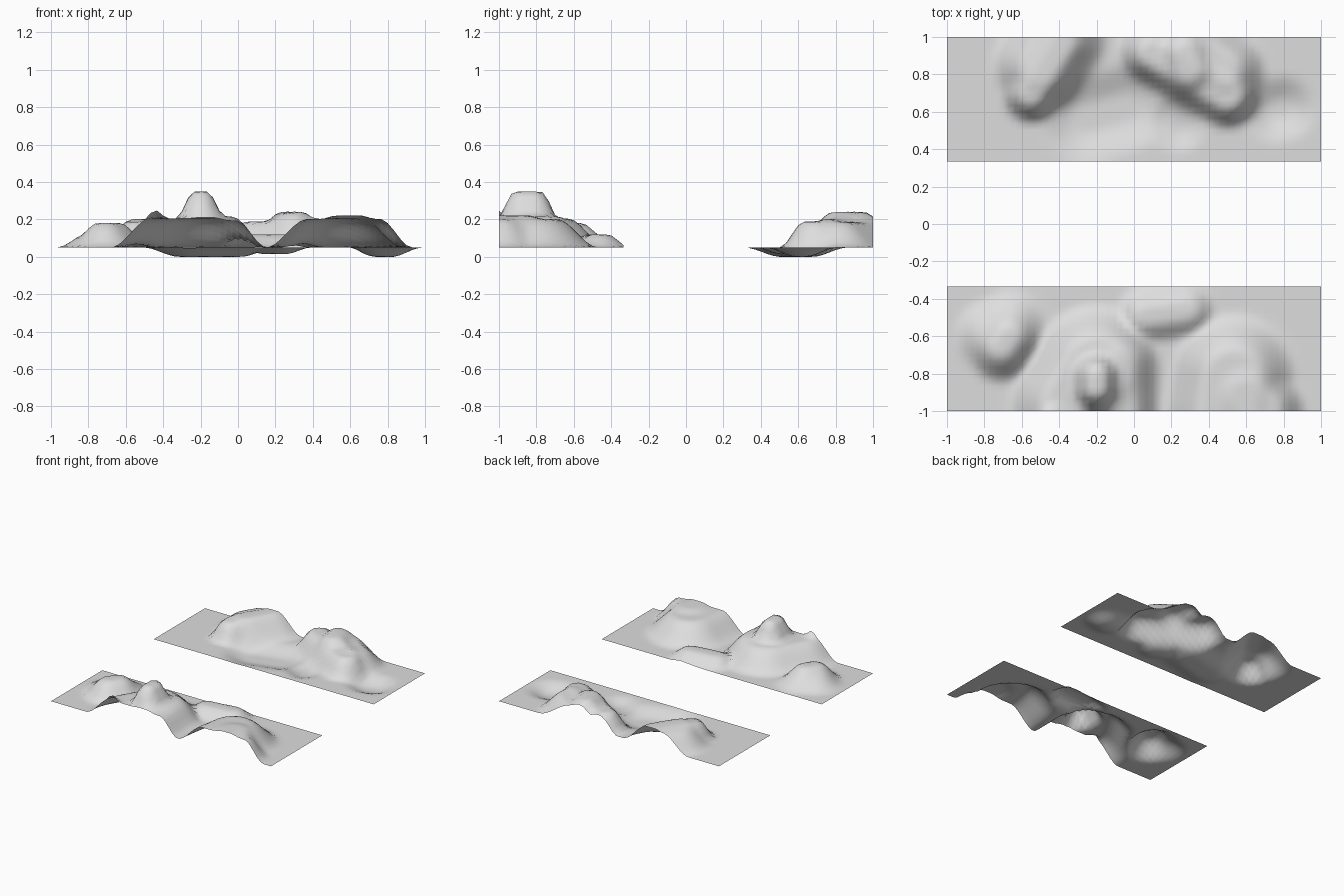
import bpy
import bmesh
from mathutils import Vector

cube = bpy.data.objects.get("Cube")
if cube:
    bpy.data.objects.remove(cube)

# One colour for all the ground
stone = bpy.data.materials.new("light grey ground")
stone.use_nodes = True
stone.diffuse_color = (0.73, 0.73, 0.73, 1)
stone.node_tree.nodes["Principled BSDF"].inputs["Base Color"].default_value = (0.73, 0.73, 0.73, 1)

GROUND = 0.05


def bump(point, start, end, inner, outer):
    """Flat within the inner radius of a ridge line, fading to zero at the outer."""
    a, b = Vector(start), Vector(end)
    along = b - a
    t = 0 if along.length == 0 else min(1, max(0, (point - a).dot(along) / along.length_squared))
    distance = (point - a - t * along).length
    f = min(1, max(0, (outer - distance) / (outer - inner)))
    return f * f * (3 - 2 * f)


def blend(point, shapes):
    """Soft maximum of several bumps."""
    return sum((h * bump(point, *shape)) ** 6 for h, *shape in shapes) ** (1 / 6)


def terrain(name, y_min, y_max, hills, valleys, columns=60, rows=20):
    """A strip of ground whose height blends hills and valleys."""
    bm = bmesh.new()
    bmesh.ops.create_grid(bm, x_segments=columns, y_segments=rows, size=1)
    for v in bm.verts:
        v.co.y = y_min + (v.co.y + 1) / 2 * (y_max - y_min)
        p = v.co.xy
        v.co.z = max(0, GROUND + blend(p, hills) - blend(p, valleys))
    mesh = bpy.data.meshes.new(name)
    bm.to_mesh(mesh)
    bm.free()
    mesh.materials.append(stone)
    mesh.shade_smooth()
    obj = bpy.data.objects.new(name, mesh)
    bpy.context.collection.objects.link(obj)


# Front strip: small hill, peaked massif, low ridge, broad hill
terrain("front_terrain", -1, -1 / 3, [
    (0.130, (-0.71, -0.66), (-0.67, -0.60), 0.04, 0.20),
    (0.075, (-0.76, -0.60), (-0.66, -0.55), 0.04, 0.21),
    (0.154, (-0.32, -0.98), (-0.20, -0.78), 0.15, 0.36),
    (0.142, (-0.06, -1.05), (-0.06, -0.74), 0.05, 0.21),
    (0.297, (-0.20, -0.88), (-0.20, -0.81), 0.035, 0.19),
    (0.195, (-0.44, -1.02), (-0.44, -1.02), 0.01, 0.12),
    (0.070, (0.06, -0.49), (0.28, -0.46), 0.04, 0.16),
    (0.152, (0.50, -1.00), (0.53, -0.82), 0.13, 0.35),
    (0.152, (0.60, -0.92), (0.68, -1.00), 0.08, 0.25),
], [])

# Back strip: two flat-topped hills above shallow hollows
terrain("back_terrain", 1 / 3, 1, [
    (0.136, (-0.55, 0.70), (-0.38, 0.97), 0.05, 0.17),
    (0.136, (-0.50, 0.84), (-0.40, 1.00), 0.08, 0.27),
    (0.138, (0.10, 0.92), (0.50, 0.69), 0.06, 0.19),
    (0.182, (0.27, 0.92), (0.30, 0.82), 0.04, 0.21),
    (0.135, (0.30, 0.96), (0.48, 0.82), 0.06, 0.24),
], [
    (0.051, (-0.26, 0.56), (-0.04, 0.62), 0.05, 0.25),
    (0.035, (0.16, 0.56), (0.24, 0.52), 0.02, 0.15),
    (0.051, (0.76, 0.61), (0.80, 0.62), 0.02, 0.19),
])
